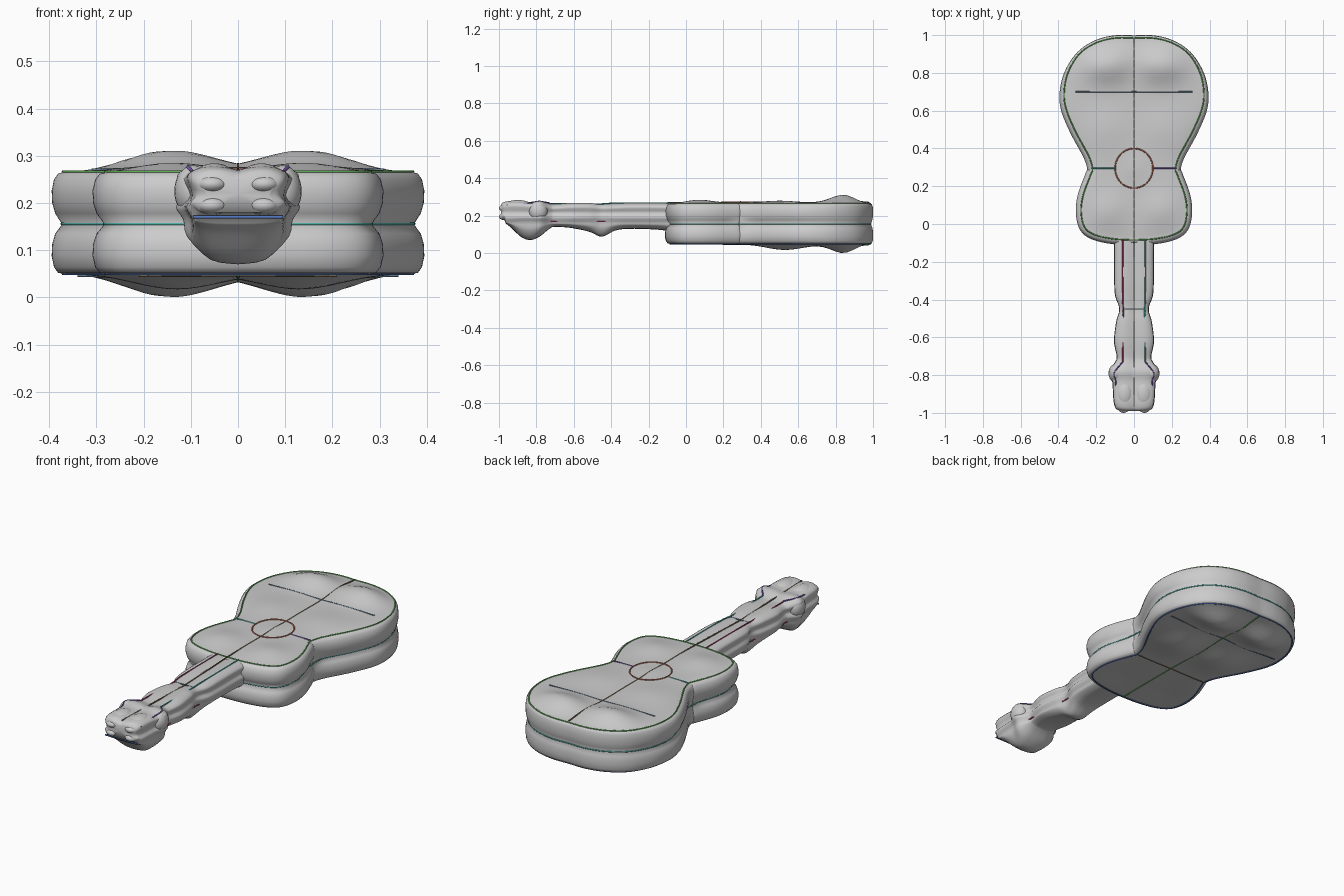
import bpy, bmesh, math
from mathutils import Vector

if "Cube" in bpy.data.objects:
    bpy.data.objects.remove(bpy.data.objects["Cube"])

SPINE_Y = 0.42


def spline(points, steps):
    """Catmull-Rom interpolation through tuples of any length."""
    pts = [points[0]] + list(points) + [points[-1]]
    out = []
    for i in range(1, len(pts) - 2):
        for s in range(steps):
            t = s / steps
            out.append(tuple(
                0.5 * (2 * b + (c - a) * t + (2 * a - 5 * b + 4 * c - d) * t * t
                       + (3 * b - a - 3 * c + d) * t ** 3)
                for a, b, c, d in zip(*pts[i - 1:i + 3])))
    out.append(tuple(points[-1]))
    return out


def loft(name, rings, start, end):
    """Skin closed rings of points and close both ends on a centre point."""
    bm = bmesh.new()
    vs = [[bm.verts.new(p) for p in r] for r in rings]
    n = len(vs[0])
    for a, b in zip(vs, vs[1:]):
        for i in range(n):
            j = (i + 1) % n
            bm.faces.new((a[i], a[j], b[j], b[i]))
    for ring, centre in ((vs[0], start), (vs[-1], end)):
        c = bm.verts.new(centre)
        for i in range(n):
            bm.faces.new((ring[i], ring[(i + 1) % n], c))
    bmesh.ops.recalc_face_normals(bm, faces=bm.faces[:])
    return finish(name, bm)


def finish(name, bm):
    me = bpy.data.meshes.new(name)
    bm.to_mesh(me)
    bm.free()
    for p in me.polygons:
        p.use_smooth = True
    ob = bpy.data.objects.new(name, me)
    bpy.context.collection.objects.link(ob)
    return ob


def blob(name, centre, size):
    bm = bmesh.new()
    bmesh.ops.create_uvsphere(bm, u_segments=24, v_segments=14, radius=1)
    for v in bm.verts:
        v.co = Vector(c + s * k for c, s, k in zip(centre, size, v.co))
    return finish(name, bm)


def stroke(name, points, colour, closed=False, radius=0.0035):
    cu = bpy.data.curves.new(name, 'CURVE')
    cu.dimensions = '3D'
    cu.bevel_depth, cu.bevel_resolution = radius, 1
    sp = cu.splines.new('POLY')
    sp.points.add(len(points) - 1)
    for p, co in zip(sp.points, points):
        p.co = (*co, 1)
    sp.use_cyclic_u = closed
    mat = bpy.data.materials.get(colour) or bpy.data.materials.new(colour)
    mat.diffuse_color = (*COLOURS[colour], 1)
    mat.use_nodes = True
    mat.node_tree.nodes["Principled BSDF"].inputs["Base Color"].default_value = mat.diffuse_color
    cu.materials.append(mat)
    bpy.context.collection.objects.link(bpy.data.objects.new(name, cu))


COLOURS = {"green": (0.12, 0.4, 0.1), "blue": (0.08, 0.17, 0.5),
           "teal": (0.08, 0.45, 0.4), "orange": (0.55, 0.16, 0.1),
           "brown": (0.2, 0.15, 0.08), "slate": (0.12, 0.2, 0.27),
           "crimson": (0.4, 0.05, 0.15), "purple": (0.2, 0.1, 0.45)}


def gauss(x, y, cx, cy, sx, sy):
    return math.exp(-((abs(x) - cx) / sx) ** 2 - ((y - cy) / sy) ** 2)


def top_z(x, y, f):
    k = 1 - f ** 8
    return min(0.31, 0.265 + k * (0.005 + 0.049 * gauss(x, y, 0.15, 0.85, 0.14, 0.095)
               + 0.010 * gauss(x, y, 0.15, 0.5, 0.12, 0.12)
               + 0.017 * gauss(x, y, 0.14, 0.06, 0.1, 0.1)
               + 0.006 * gauss(x, y, 0, 0.295, 0.07, 0.07)))


def bottom_z(x, y, f):
    k = 1 - f ** 8
    return max(0.0, 0.05 - k * (0.003 + 0.054 * gauss(x, y, 0.15, 0.85, 0.14, 0.095)
               + 0.030 * gauss(x, y, 0.13, 0.53, 0.12, 0.14)
               - 0.006 * gauss(x, y, 0.14, 0.06, 0.1, 0.1)))


# Body outline
half = spline([(0, -.085), (.1, -.08), (.2, -.06), (.26, -.02), (.28, .06), (.27, .15),
               (.23, .26), (.22, .29), (.24, .36), (.31, .49), (.36, .61), (.37, .7),
               (.35, .8), (.29, .9), (.2, .96), (.1, .985), (0, .985)], 6)
outline = half + [(-x, y) for x, y in half[-2:0:-1]]
N = len(outline)
normals = []
for i in range(N):
    a, b = outline[i - 1], outline[(i + 1) % N]
    normals.append(Vector((b[1] - a[1], a[0] - b[0])).normalized())


def side_ring(offset, z, groove=False):
    ring = []
    for (x, y), nrm in zip(outline, normals):
        d = 0.028 - 0.014 * min(1, max(0, (y - 0.6) / 0.3))
        o = d * offset
        if groove:
            o = d * (0.1 + 0.6 * math.exp(-((y - 0.29) / 0.05) ** 2))
        ring.append((x + nrm.x * o, y + nrm.y * o, z))
    return ring


def plate_ring(f, zfun):
    out = []
    for x, y in outline:
        px, py = x * f, SPINE_Y + (y - SPINE_Y) * f
        out.append((px, py, zfun(px, py, f)))
    return out


# Puffed back, double-ridged sides and puffed top of the body
fs = [i / 20 for i in range(1, 20)] + [0.98]
sides = [side_ring(o, z, g) for o, z, g in (
    (0, .05, 0), (.45, .052, 0), (.8, .064, 0), (1, .088, 0), (.95, .113, 0), (.7, .135, 0),
    (0, .155, 1), (.7, .178, 0), (.95, .2, 0), (1, .226, 0), (.8, .25, 0), (.45, .262, 0),
    (0, .266, 0))]
rings = [plate_ring(f, bottom_z) for f in fs] + sides + \
        [plate_ring(f, top_z) for f in reversed(fs)]
loft("guitar_body", rings, (0, SPINE_Y, bottom_z(0, SPINE_Y, 0)),
     (0, SPINE_Y, top_z(0, SPINE_Y, 0)))

# Neck and headstock: stations of y, half width, top, bottom
stations = spline([(-.05, .11, .265, .11), (-.15, .105, .268, .125), (-.3, .105, .268, .13),
                   (-.38, .1, .265, .12), (-.45, .078, .262, .088), (-.52, .095, .268, .115),
                   (-.62, .106, .268, .135), (-.7, .092, .262, .14), (-.73, .1, .265, .13),
                   (-.78, .132, .28, .09), (-.83, .116, .274, .07), (-.88, .112, .277, .085),
                   (-.94, .108, .278, .14), (-.975, .098, .272, .165),
                   (-.99, .075, .258, .18)], 5)
neck_rings = []
for y, w, zt, zb in stations:
    drop = 0.165 - zb
    prof = spline([(0, zt - .008), (.4 * w, zt), (.75 * w, zt - .004), (.98 * w, zt - .022),
                   (.88 * w, .216), (w, .192), (.88 * w, .165), (.82 * w, .165 - .45 * drop),
                   (.5 * w, zb + .1 * drop), (0, zb)] if zb < .16 else
                  [(0, zt - .008), (.4 * w, zt), (.75 * w, zt - .004), (.98 * w, zt - .022),
                   (.88 * w, .218), (w, .2), (.88 * w, .185), (.75 * w, .181),
                   (.5 * w, .18), (0, .18)], 3)
    neck_rings.append([(x, y, z) for x, z in prof] + [(-x, y, z) for x, z in prof[-2:0:-1]])
loft("neck_and_headstock", neck_rings, (0, -.05, .2), (0, -.985, .22))

# Headstock lumps
for s, side in ((1, "right"), (-1, "left")):
    blob("head_lobe_" + side, (s * .095, -.79, .225), (.04, .05, .055))
    blob("head_cheek_" + side, (s * .05, -.9, .25), (.048, .075, .034))
    for z, level in ((.24, "upper"), (.195, "lower")):
        blob(f"head_nub_{level}_{side}", (s * .055, -.965, z), (.034, .035, .02))

# Outline strokes around the body
stroke("top_rim_line", [(x, y, .266) for x, y in outline], "green", True)
stroke("back_rim_line", [(x, y, .05) for x, y in outline], "blue", True)
stroke("side_groove_line", side_ring(0, .156, True), "teal", True)

# Sound hole, centre lines, bridge and waist strokes
hole = [(.1 * math.cos(a), .295 + .105 * math.sin(a)) for a in
        (i * math.tau / 40 for i in range(40))]
stroke("sound_hole_ring", [(x, y, top_z(x, y, .4) + .001) for x, y in hole], "orange", True)
ys = [-.08 + i * .053 for i in range(21)]
stroke("top_centre_line", [(0, -.97, .27), (0, -.45, .256)] +
       [(0, y, top_z(0, y, .8)) for y in ys], "brown")
stroke("back_centre_line", [(0, y, bottom_z(0, y, .8)) for y in ys], "green")


def cross(name, y, hw, zfun, colour, x0=None):
    x0 = -hw if x0 is None else x0
    xs = [x0 + (hw - x0) * i / 16 for i in range(17)]
    stroke(name, [(x, y, zfun(x, y, .8)) for x in xs], colour)


cross("bridge_line", .7, .31, top_z, "slate")
cross("waist_line_left", .295, -.1, top_z, "teal", -.22)
cross("waist_line_right", .295, .22, top_z, "purple", .1)
cross("back_waist_line", .29, .21, bottom_z, "brown")
cross("back_bridge_line", .7, .34, bottom_z, "slate")

# Neck edge, fret and headstock strokes
for s, side, col in ((1, "right", "teal"), (-1, "left", "crimson")):
    stroke("neck_edge_" + side, [(s * .06, -.08, .268), (s * .06, -.4, .267),
                                 (s * .056, -.47, .262), (s * .06, -.73, .266)], col)
    stroke("neck_lower_edge_" + side, [(s * .09, -.1, .168), (s * .07, -.45, .168),
                                       (s * .085, -.74, .168)], "crimson")
    stroke("head_edge_" + side, spline([(s * .06, -.73, .268), (s * .105, -.79, .277),
                                        (s * .096, -.84, .266), (s * .1, -.96, .256)], 5),
           "purple")
stroke("neck_fret_line", [(-.06, -.45, .26), (.06, -.45, .26)], "slate")
stroke("head_lower_line", [(-.095, -.975, .17), (.095, -.975, .17)], "blue")
